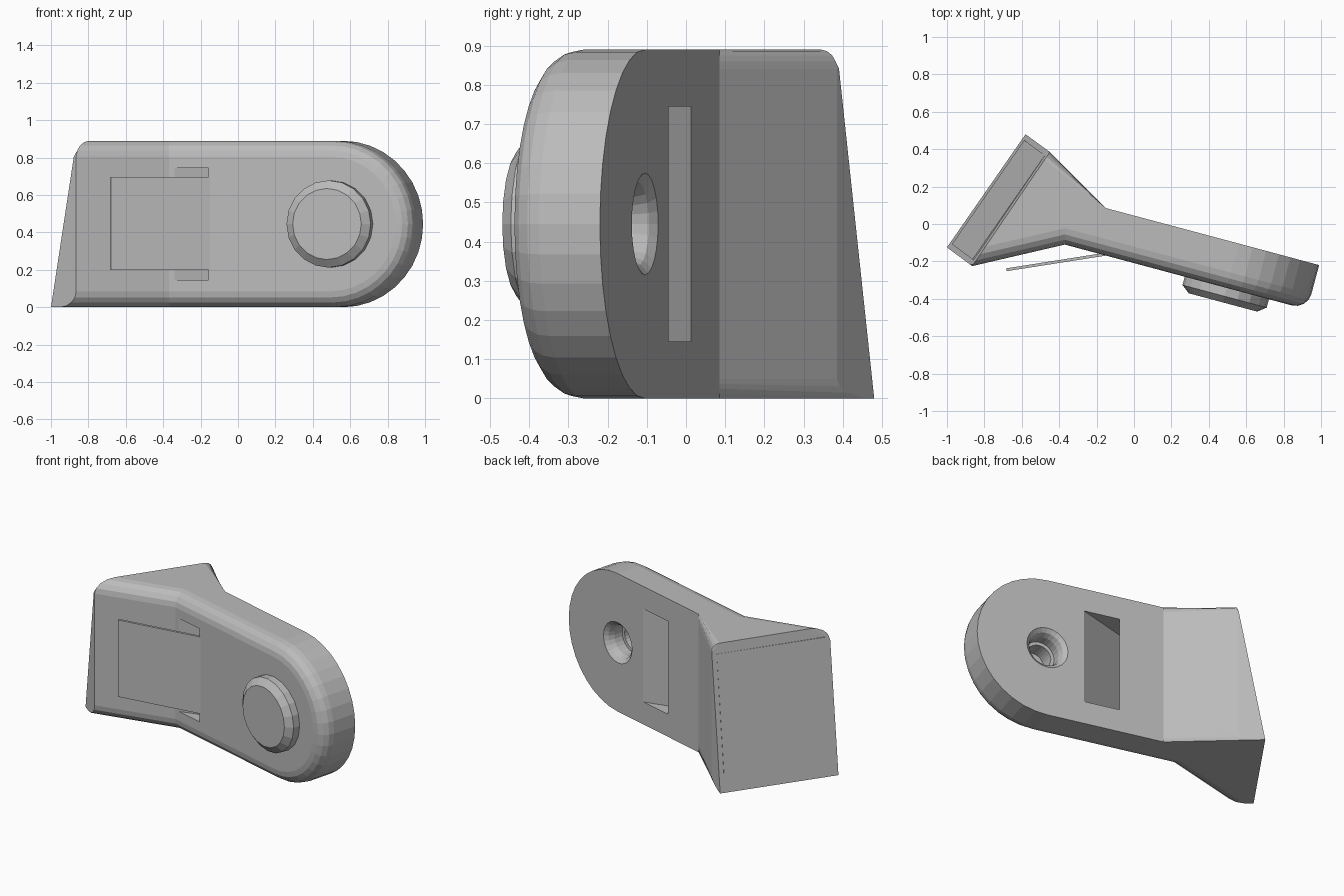
import bpy, bmesh, math
from mathutils import Vector

if bpy.data.objects.get("Cube"):
    bpy.data.objects.remove(bpy.data.objects["Cube"])

H = 0.89                                  # overall height
MID = H / 2
TILT = math.radians(-15)
ALONG = Vector((math.cos(TILT), math.sin(TILT), 0))    # arm direction
OUT = Vector((-math.sin(TILT), math.cos(TILT), 0))     # towards arm back
HUB, BACK, FRONT = 0.568, 0.044, -0.202   # hub position and arm planes

grey = bpy.data.materials.new("plain_grey")
grey.use_nodes = True
colour = (0.5, 0.5, 0.5, 1)
grey.diffuse_color = colour
for node in grey.node_tree.nodes:
    if node.type == 'BSDF_PRINCIPLED':
        node.inputs["Base Color"].default_value = colour


def arm_point(s, n, z):
    p = ALONG * s + OUT * n
    return Vector((p.x, p.y, z))


def finish(name, bm):
    bmesh.ops.recalc_face_normals(bm, faces=bm.faces)
    mesh = bpy.data.meshes.new(name)
    bm.to_mesh(mesh)
    bm.free()
    mesh.materials.append(grey)
    ob = bpy.data.objects.new(name, mesh)
    bpy.context.collection.objects.link(ob)
    return ob


def prism(name, plan, z0, z1):
    bm = bmesh.new()
    low = [bm.verts.new((x, y, z0)) for x, y in plan]
    face = bm.faces.new(low)
    top = bmesh.ops.extrude_face_region(bm, geom=[face])["geom"]
    bmesh.ops.translate(bm, vec=(0, 0, z1 - z0),
                        verts=[v for v in top if isinstance(v, bmesh.types.BMVert)])
    return finish(name, bm)


def lathe(name, profile, count):
    """Closed turned solid about the hub axis; profile is (radius, depth)."""
    bm = bmesh.new()
    rings = []
    for r, n in profile:
        angles = [2 * math.pi * i / count for i in range(count)]
        rings.append([bm.verts.new(arm_point(HUB + r * math.cos(a), n, MID + r * math.sin(a)))
                      for a in angles])
    for a, b in zip(rings, rings[1:]):
        for i in range(count):
            j = (i + 1) % count
            bm.faces.new((a[i], a[j], b[j], b[i]))
    bm.faces.new(rings[0])
    bm.faces.new(rings[-1])
    return finish(name, bm)


def cut(target, cutter):
    cutter.hide_render = True
    mod = target.modifiers.new("cut", 'BOOLEAN')
    mod.operation = 'DIFFERENCE'
    mod.solver = 'EXACT'
    mod.object = cutter
    bpy.context.view_layer.objects.active = target
    bpy.ops.object.modifier_apply(modifier=mod.name)
    bpy.data.objects.remove(cutter)


# Body: angled head running into a round-ended arm
bm = bmesh.new()


def pair(x, y):
    return bm.verts.new((x, y, 0)), bm.verts.new((x, y, H))


corner, bend = pair(-0.865, -0.225), pair(-0.37, -0.11)
inner, rear = pair(-0.15, 0.085), pair(-0.45, 0.385)
foot_front = bm.verts.new((-1, -0.125, 0))
foot_rear = bm.verts.new((-0.58, 0.48, 0))
STEPS = 18
arcs = []
for n in (FRONT, BACK):
    arcs.append([bm.verts.new(arm_point(HUB + MID * math.cos(a), n, MID + MID * math.sin(a)))
                 for a in [math.pi * (i / STEPS - 0.5) for i in range(STEPS + 1)]])
front_arc, back_arc = arcs

front_faces = [bm.faces.new((corner[0], bend[0], bend[1], corner[1])),
               bm.faces.new([bend[0]] + front_arc + [bend[1]])]
bm.faces.new([inner[0]] + back_arc + [inner[1]])
rear_face = bm.faces.new((inner[0], rear[0], rear[1], inner[1]))
for i in range(STEPS):
    bm.faces.new((front_arc[i], back_arc[i], back_arc[i + 1], front_arc[i + 1]))
bm.faces.new((corner[1], bend[1], front_arc[-1], back_arc[-1], inner[1], rear[1]))
bm.faces.new((foot_front, corner[0], bend[0], front_arc[0], back_arc[0],
              inner[0], rear[0], foot_rear))
bm.faces.new((foot_front, corner[0], corner[1]))
bm.faces.new((foot_rear, rear[0], rear[1]))
bm.faces.new((foot_front, foot_rear, rear[1], corner[1]))
bmesh.ops.recalc_face_normals(bm, faces=bm.faces)

# Rounded front rim, then rounded rear edges of the head
rim = [e for e in bm.edges
       if sum(f in front_faces for f in e.link_faces) == 1
       and not (corner[0] in e.verts and corner[1] in e.verts)]
rear_edges = [e for e in rear_face.edges if abs(e.verts[0].co.z - e.verts[1].co.z) < 0.01]
bmesh.ops.bevel(bm, geom=rim, offset=0.085, segments=4, profile=0.5, affect='EDGES')
rear_edges = [e for e in rear_edges if e.is_valid]
bmesh.ops.bevel(bm, geom=rear_edges, offset=0.05, segments=4, profile=0.5, affect='EDGES')
body = finish("body", bm)

# Oblique strap slot through the arm
cut(body, prism("slot_cutter", [(-0.352, -0.121), (0.21, 0.039), (0.44, -0.02),
                                (-0.15, -0.165), (-0.4, -0.226)], 0.145, 0.745))

# Stepped hole in the back of the arm
cut(body, lathe("hole_cutter", [(0.14, BACK + 0.01), (0.13, BACK), (0.107, 0.025),
                                (0.095, -0.01), (0.095, -0.07), (0.075, -0.071),
                                (0.075, -0.17)], 24))

# Button on the front of the arm
lathe("button", [(0.233, FRONT + 0.02), (0.233, -0.248), (0.19, -0.282)], 20)

# Thin tongue coming out of the slot
prism("tongue", [(-0.68, -0.252), (-0.13, -0.166), (-0.13, -0.15), (-0.683, -0.237)], 0.2, 0.695)

# Thin panel on the slanted end of the head
a, b = Vector((-1, -0.125, 0)), Vector((-0.58, 0.48, 0))
rise = Vector((0.1325, -0.0975, H))
side = b - a
normal = rise.cross(side).normalized()
if normal.x > 0:
    normal.negate()
bm = bmesh.new()
for u0, u1, v0, v1 in [(0.04, 0.96, 0.1, 0.93)]:
    for lift in (-0.004, 0.004):
        quad = [a + side * u + rise * v + normal * lift
                for u, v in ((u0, v0), (u1, v0), (u1, v1), (u0, v1))]
        verts = [bm.verts.new(p) for p in quad]
        bm.faces.new(verts)
bm.verts.ensure_lookup_table()
for i in range(4):
    j = (i + 1) % 4
    bm.faces.new([bm.verts[k] for k in (i, j, j + 4, i + 4)])
finish("end_panel", bm)
